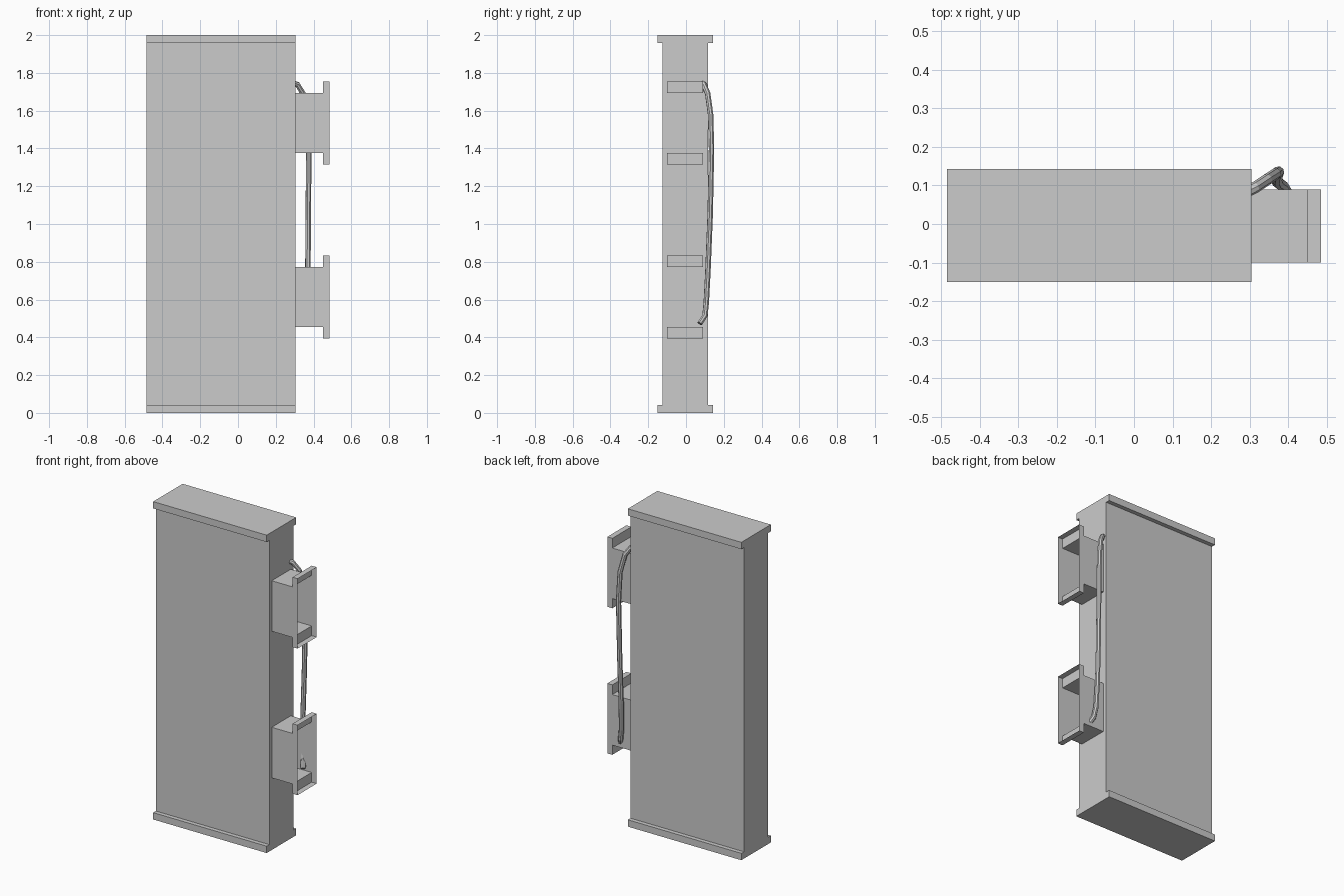
import bpy, bmesh
from mathutils import Vector

cube = bpy.data.objects.get("Cube")
if cube:
    bpy.data.objects.remove(cube, do_unlink=True)

grey = bpy.data.materials.new("plain_grey")
grey.use_nodes = True
grey.diffuse_color = (0.6, 0.6, 0.6, 1)
for node in grey.node_tree.nodes:
    if node.type == 'BSDF_PRINCIPLED':
        node.inputs["Base Color"].default_value = (0.6, 0.6, 0.6, 1)


def add_object(name, data):
    obj = bpy.data.objects.new(name, data)
    bpy.context.scene.collection.objects.link(obj)
    data.materials.append(grey)
    return obj


def extrude_profile(name, points, direction, open_side=None):
    """Extrude a closed outline; optionally remove faces at the x = open_side plane."""
    bm = bmesh.new()
    face = bm.faces.new([bm.verts.new(p) for p in points])
    result = bmesh.ops.extrude_face_region(bm, geom=[face], use_keep_orig=True)
    moved = [v for v in result["geom"] if isinstance(v, bmesh.types.BMVert)]
    bmesh.ops.translate(bm, verts=moved, vec=Vector(direction))
    bmesh.ops.recalc_face_normals(bm, faces=bm.faces)
    if open_side is not None:
        front = [f for f in bm.faces if all(abs(v.co.x - open_side) < 0.001 for v in f.verts)]
        bmesh.ops.delete(bm, geom=front, context='FACES')
    mesh = bpy.data.meshes.new(name)
    bm.to_mesh(mesh)
    bm.free()
    return add_object(name, mesh)


# Slab body with overhanging top and bottom rims, drawn as an I-shaped section
LEFT, RIGHT = 0.305, -0.485
MID, SLAB, RIM, RIM_H = -0.004, 0.12, 0.1465, 0.043
half = [(RIM, 0), (RIM, RIM_H), (SLAB, RIM_H), (SLAB, 2 - RIM_H), (RIM, 2 - RIM_H), (RIM, 2)]
section = [(RIGHT, MID + y, z) for y, z in half]
section += [(RIGHT, MID - y, z) for y, z in reversed(half)]
extrude_profile("slab_body", section, (LEFT - RIGHT, 0, 0))

# Two flanged sockets, hollow and open on their outer side
OUTER, LIP = 0.485, 0.45
for name, centre in (("upper_socket", 1.535), ("lower_socket", 0.613)):
    half = [(LEFT, 0.159), (LIP, 0.159), (LIP, 0.22), (OUTER, 0.22)]
    outline = [(x, -0.1, centre + h) for x, h in half]
    outline += [(x, -0.1, centre - h) for x, h in reversed(half)]
    extrude_profile(name, outline, (0, 0.19, 0), open_side=OUTER)

# Cable from the slab side, behind the sockets, into the lower one
path = [(0.295, 0.085, 1.745), (0.315, 0.095, 1.738), (0.345, 0.115, 1.69),
        (0.368, 0.13, 1.58), (0.375, 0.135, 1.4), (0.372, 0.128, 1.05),
        (0.37, 0.116, 0.75), (0.374, 0.107, 0.58), (0.385, 0.1, 0.515),
        (0.402, 0.073, 0.473)]
curve = bpy.data.curves.new("cable", 'CURVE')
curve.dimensions = '3D'
curve.bevel_depth = 0.015
curve.bevel_resolution = 2
curve.use_fill_caps = True
spline = curve.splines.new('POLY')
spline.points.add(len(path) - 1)
for point, co in zip(spline.points, path):
    point.co = (*co, 1)
spline.use_smooth = False
add_object("cable", curve)
